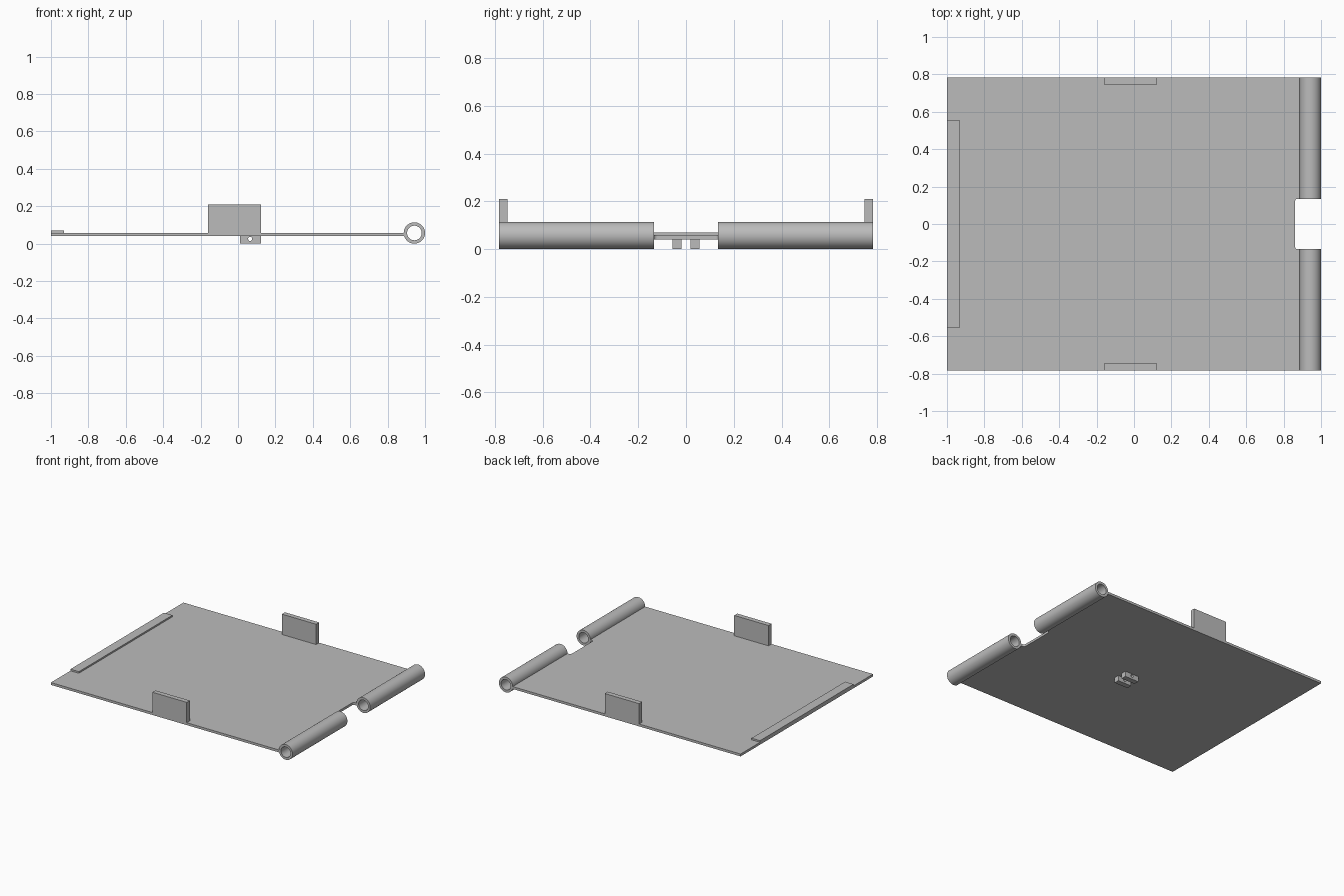
import bpy
import bmesh
from math import cos, sin, pi
from mathutils import Vector

cube = bpy.data.objects.get("Cube")
if cube:
    bpy.data.objects.remove(cube, do_unlink=True)

# One plain grey for every part
grey = bpy.data.materials.new("plain grey")
grey.use_nodes = True
grey.diffuse_color = (0.5, 0.5, 0.5, 1)
grey.node_tree.nodes["Principled BSDF"].inputs["Base Color"].default_value = grey.diffuse_color


def finish(name, bm):
    bmesh.ops.recalc_face_normals(bm, faces=bm.faces)
    mesh = bpy.data.meshes.new(name)
    bm.to_mesh(mesh)
    bm.free()
    mesh.materials.append(grey)
    obj = bpy.data.objects.new(name, mesh)
    bpy.context.collection.objects.link(obj)
    return obj


def prism(name, points, depth):
    """Extrude a closed outline along a depth vector."""
    bm = bmesh.new()
    face = bm.faces.new([bm.verts.new(p) for p in points])
    top = bmesh.ops.extrude_face_region(bm, geom=[face])
    verts = [g for g in top["geom"] if isinstance(g, bmesh.types.BMVert)]
    bmesh.ops.translate(bm, verts=verts, vec=Vector(depth))
    return finish(name, bm)


def box(name, x, y, z):
    outline = [(x[0], y[0], z[0]), (x[1], y[0], z[0]),
               (x[1], y[1], z[0]), (x[0], y[1], z[0])]
    return prism(name, outline, (0, 0, z[1] - z[0]))


def circle(x, y, z, r, n):
    return [(x + r * cos(2 * pi * i / n), y, z + r * sin(2 * pi * i / n)) for i in range(n)]


def tube(name, x, z, outer, inner, y0, y1, n=64):
    """Hollow barrel along y."""
    bm = bmesh.new()
    rings = [[bm.verts.new(p) for p in circle(x, y, z, r, n)]
             for y, r in ((y0, outer), (y1, outer), (y1, inner), (y0, inner))]
    for k in range(4):
        a, b = rings[k], rings[(k + 1) % 4]
        for i in range(n):
            j = (i + 1) % n
            bm.faces.new((a[i], a[j], b[j], b[i]))
    obj = finish(name, bm)
    bpy.ops.object.select_all(action="DESELECT")
    obj.select_set(True)
    bpy.context.view_layer.objects.active = obj
    bpy.ops.object.shade_smooth_by_angle(angle=pi / 6)
    return obj


half_depth, notch, notch_x, edge_x = 0.783, 0.135, 0.86, 0.897
bottom, top = 0.04, 0.058

# Base plate with a round-cornered notch between the barrels
corner = 0.016
arc = [(notch_x + corner * (1 - sin(t)), notch - corner * (1 - cos(t)))
       for t in (i * pi / 12 for i in range(7))]
upper = [(-1, half_depth), (edge_x, half_depth), (edge_x, notch)] + arc
lower = [(x, -y) for x, y in reversed(upper)]
prism("base_plate", [(x, y, bottom) for x, y in upper + lower], (0, 0, top - bottom))

# Raised strip along the edge opposite the barrels
box("edge_strip", (-1, -0.93), (-0.553, 0.553), (top, 0.07))

for side, label in ((1, "back"), (-1, "front")):
    # Hinge barrels and upright tabs
    tube(label + "_hinge_barrel", 0.943, 0.057, 0.057, 0.039,
         side * notch, side * half_depth)
    box(label + "_upright_tab", (-0.16, 0.124),
        sorted((side * 0.747, side * half_depth)), (bottom, 0.21))

    # Underside lugs with a pin hole
    y = sorted((side * 0.018, side * 0.057))
    lug = box(label + "_underside_lug", (0.01, 0.124), y, (0, bottom))
    pin = prism(label + "_pin_hole_cutter", circle(0.065, y[0] - 0.005, 0.025, 0.011, 24),
                (0, y[1] - y[0] + 0.01, 0))
    pin.hide_render = True
    pin.hide_set(True)
    cut = lug.modifiers.new("pin hole", "BOOLEAN")
    cut.operation = "DIFFERENCE"
    cut.solver = "EXACT"
    cut.object = pin
